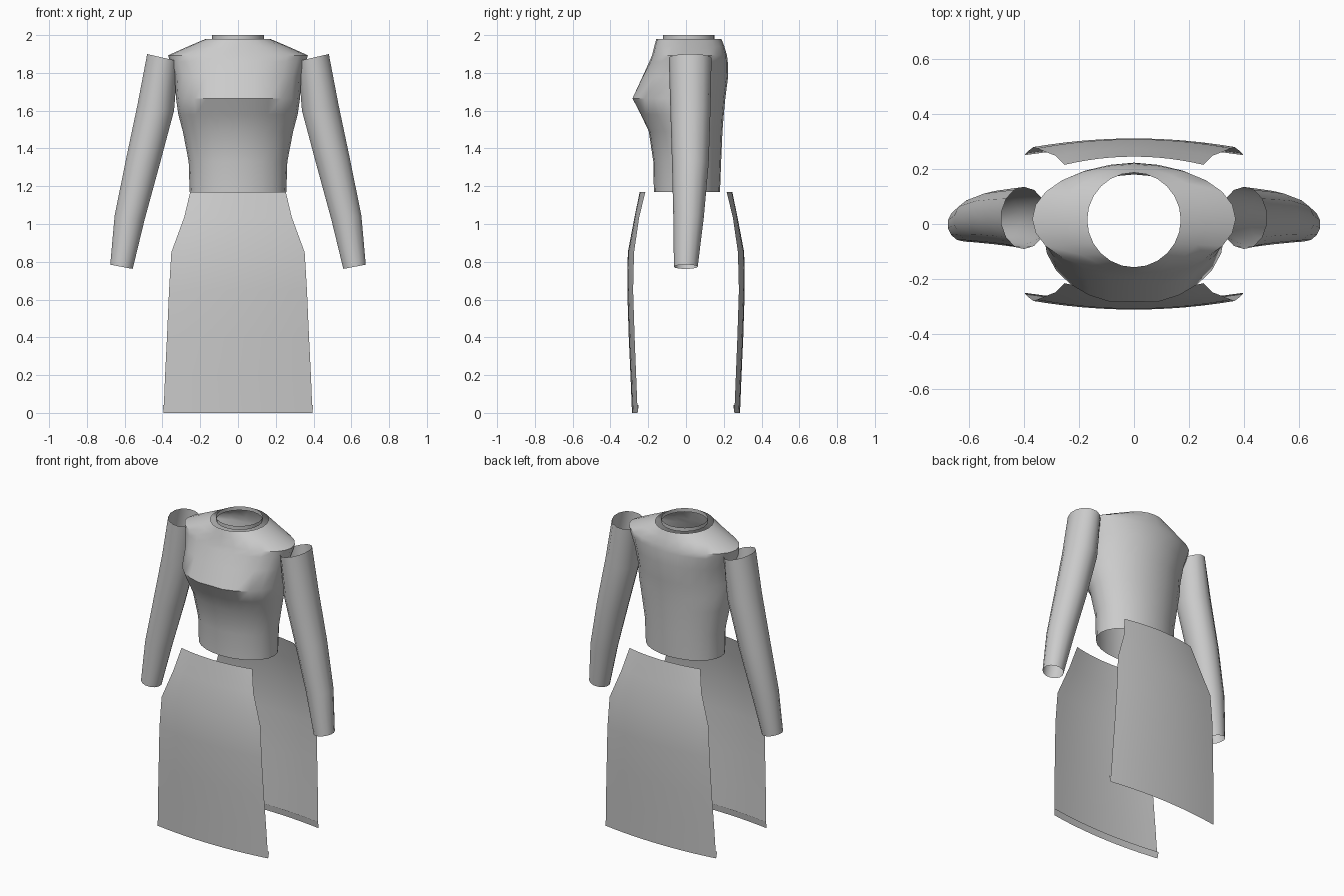
import bpy
from math import sin, cos, pi

if "Cube" in bpy.data.objects:
    bpy.data.objects.remove(bpy.data.objects["Cube"])


def add_mesh(name, rows, closed):
    """Skin a list of equal-length point rows with quads."""
    n = len(rows[0])
    verts = [p for row in rows for p in row]
    faces = []
    for r in range(len(rows) - 1):
        for i in range(n if closed else n - 1):
            j = (i + 1) % n
            faces.append((r * n + i, r * n + j, (r + 1) * n + j, (r + 1) * n + i))
    mesh = bpy.data.meshes.new(name)
    mesh.from_pydata(verts, [], faces)
    obj = bpy.data.objects.new(name, mesh)
    bpy.context.collection.objects.link(obj)
    bpy.ops.object.select_all(action='DESELECT')
    bpy.context.view_layer.objects.active = obj
    obj.select_set(True)
    bpy.ops.object.shade_smooth_by_angle(angle=0.7)
    return obj


def ring(cx, cz, hx, hz, y0, y1, sides, dip=0):
    """Tilted oval ring; dip pushes the centre-front point inwards."""
    pts = []
    for i in range(sides):
        a = 2 * pi * i / sides - pi / 2
        y = (y0 + y1) / 2 + (y1 - y0) / 2 * sin(a) + (dip if i == 0 else 0)
        pts.append((cx + hx * cos(a), y, cz + hz * cos(a)))
    return pts


# Bodice: z, half width, front y, back y, centre-front dip
bodice = [
    (1.17, 0.256, -0.17, 0.18, 0),
    (1.33, 0.261, -0.173, 0.186, 0),
    (1.49, 0.292, -0.197, 0.193, 0),
    (1.58, 0.316, -0.245, 0.2, 0.006),
    (1.665, 0.328, -0.292, 0.208, 0.01),
    (1.78, 0.335, -0.236, 0.223, 0.006),
    (1.86, 0.36, -0.194, 0.221, 0),
    (1.893, 0.37, -0.18, 0.217, 0),
    (1.94, 0.265, -0.168, 0.203, 0),
    (1.98, 0.17, -0.157, 0.187, 0),
]
add_mesh("bodice", [ring(0, z, w, 0, f, b, 24, d) for z, w, f, b, d in bodice], True)

# Collar band standing inside the neck opening
add_mesh("collar", [ring(0, z, 0.137, 0, -0.123, 0.151, 20) for z in (1.976, 2.0)], True)

# Sleeves: outer x, outer z, inner x, inner z, front y, back y
sleeve = [
    (0.483, 1.9, 0.316, 1.862, -0.091, 0.135),
    (0.535, 1.63, 0.336, 1.6, -0.083, 0.13),
    (0.597, 1.335, 0.415, 1.305, -0.074, 0.12),
    (0.655, 1.045, 0.493, 1.02, -0.067, 0.094),
    (0.678, 0.785, 0.556, 0.762, -0.064, 0.062),
]
for s, side in ((1, "right"), (-1, "left")):
    add_mesh("sleeve_" + side,
             [ring(s * (ox + ix) / 2, (oz + iz) / 2, s * (ox - ix) / 2, (oz - iz) / 2, f, b, 14)
              for ox, oz, ix, iz, f, b in sleeve], True)

# Skirt panels: z, half width, depth at centre, depth at side edge
skirt = [
    (1.17, 0.253, 0.245, 0.215),
    (1.035, 0.285, 0.273, 0.248),
    (0.85, 0.353, 0.308, 0.275),
    (0.65, 0.365, 0.311, 0.28),
    (0.4, 0.376, 0.303, 0.272),
    (0.2, 0.386, 0.294, 0.264),
    (0.0, 0.394, 0.286, 0.256),
    (0.042, 0.398, 0.28, 0.25),   # hem turned up on the inside
]
for s, side in ((-1, "front"), (1, "back")):
    rows = []
    for z, w, c, e in skirt:
        rows.append([(w * t / 6, s * (c + (e - c) * (t / 6) ** 2), z) for t in range(-6, 7)])
    add_mesh("skirt_panel_" + side, rows, False)
